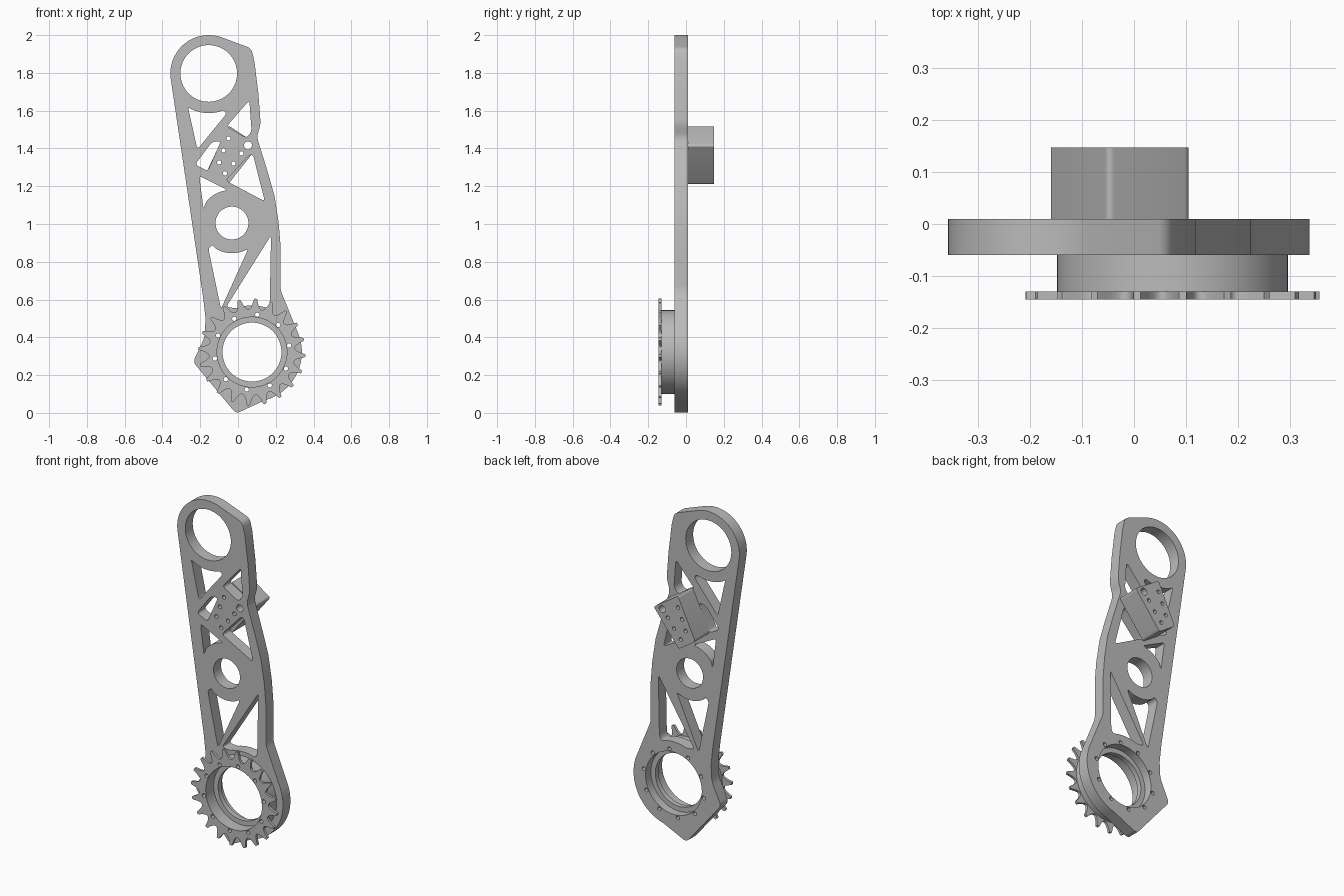
import bpy
import bmesh
import math
from mathutils import Vector

cube = bpy.data.objects.get("Cube")
if cube:
    bpy.data.objects.remove(cube, do_unlink=True)

steel = bpy.data.materials.new("grey steel")
steel.use_nodes = True
steel.diffuse_color = (0.5, 0.5, 0.5, 1)
steel.node_tree.nodes["Principled BSDF"].inputs["Base Color"].default_value = steel.diffuse_color


def arc(center, radius, start, end, steps):
    """Points along an arc, angles in degrees."""
    angles = [math.radians(start + (end - start) * i / steps) for i in range(steps + 1)]
    return [(center[0] + radius * math.cos(a), center[1] + radius * math.sin(a)) for a in angles]


def circle(center, radius, steps=64):
    return arc(center, radius, 0, 360, steps)[:-1]


def rounded(points, cut, steps=6):
    """Round every clear corner of a closed profile."""
    pts = [Vector(p) for p in points]
    result = []
    for i, p in enumerate(pts):
        before, after = pts[i - 1] - p, pts[(i + 1) % len(pts)] - p
        if before.angle(-after) < math.radians(14):
            result.append(p)
            continue
        a = p + before.normalized() * min(cut, before.length * 0.45)
        b = p + after.normalized() * min(cut, after.length * 0.45)
        for k in range(steps + 1):
            t = k / steps
            result.append(a * (1 - t) ** 2 + p * 2 * t * (1 - t) + b * t * t)
    return result


def slab(name, loops, front, back):
    """Extrude a front-facing profile with holes between two depths."""
    curve = bpy.data.curves.new(name, "CURVE")
    curve.dimensions = "2D"
    curve.fill_mode = "BOTH"
    curve.extrude = (back - front) / 2
    for loop in loops:
        spline = curve.splines.new("POLY")
        spline.points.add(len(loop) - 1)
        for point, p in zip(spline.points, loop):
            point.co = (p[0], p[1], 0, 1)
        spline.use_cyclic_u = True
    helper = bpy.data.objects.new(name + " profile", curve)
    bpy.context.collection.objects.link(helper)
    bpy.context.view_layer.update()
    graph = bpy.context.evaluated_depsgraph_get()
    mesh = bpy.data.meshes.new_from_object(helper.evaluated_get(graph))
    bpy.data.objects.remove(helper, do_unlink=True)

    bm = bmesh.new()
    bm.from_mesh(mesh)
    bmesh.ops.remove_doubles(bm, verts=bm.verts, dist=0.0001)
    bmesh.ops.recalc_face_normals(bm, faces=bm.faces)
    for face in bm.faces:
        face.smooth = True
        face.material_index = 0
    bm.to_mesh(mesh)
    bm.free()
    mesh.set_sharp_from_angle(angle=math.radians(30))
    mesh.materials.clear()
    mesh.materials.append(steel)
    obj = bpy.data.objects.new(name, mesh)
    obj.rotation_euler.x = math.pi / 2
    obj.location.y = (front + back) / 2
    bpy.context.collection.objects.link(obj)
    return obj


top = (-0.155, 1.797)
middle = (-0.032, 1.005)
hub = (0.074, 0.322)
bore = circle(hub, 0.185, 80)
bolts = [circle(p, 0.0115, 16) for p in arc(hub, 0.2, 10, 334, 9)]

# Arm outline
outline = arc(top, 0.203, 70, 188, 32)
outline += [(-.183, .6), (-.172, .5), (-.177, .4), (-.238, .27), (-.01, -.004)]
outline += arc(hub, 0.264, -75, 20, 28)
outline += [(.225, .65), (.225, .89), (.215, 1.01), (.193, 1.15), (.156, 1.28),
            (.125, 1.38), (.1, 1.46), (.12, 1.53), (.108, 1.69), (.087, 1.86), (.07, 1.93)]

# Lightening pockets
pockets = [
    [(-.225, 1.5), *[(-.265, 1.62)], *arc(top, 0.21, 240, 292, 10), (-.06, 1.585), (-.215, 1.395)],
    [(.06, 1.655), (.072, 1.49), (.045, 1.455), (-.06, 1.517)],
    [(-.137, 1.435), (-.09, 1.44), (-.16, 1.28), (-.227, 1.315)],
    [(.08, 1.365), (.142, 1.12), (-.065, 1.23), (.06, 1.365)],
    [(-.205, 1.255), (-.055, 1.18), *arc(middle, 0.177, 112, 142, 5), (-.182, 1.075)],
    [(-.157, .87), (-.135, .89), *arc(middle, 0.16, 235, 292, 9), (.055, .87), (-.09, .55)],
    [(.175, .94), (.168, .58), *arc(hub, 0.247, 71, 110, 8), (-.063, .56)],
]
pockets[0].pop(0)
pockets = [rounded(p, 0.02) for p in pockets]

# Fastener holes shared by the arm and the block behind it
mount_holes = [circle(p, 0.0115, 16) for p in
               [(-.05, 1.453), (-.077, 1.39), (-.1, 1.326), (.018, 1.374), (-.024, 1.32), (-.069, 1.268)]]
mount_holes.append(circle((.053, 1.416), 0.021, 24))

slab("arm_plate", [rounded(outline, 0.025), circle(top, 0.15), circle(middle, 0.087), bore,
                   *bolts, *pockets, *mount_holes], -0.06, 0.01)

# Tapered block on the back of the arm
block = [(-.05, 1.521), (.11, 1.416), (-.055, 1.207), (-.164, 1.28)]
slab("mounting_block", [rounded(block, 0.015), *mount_holes], 0.01, 0.147)

# Hub: spacer, inner bearing lip and toothed wheel
slab("hub_spacer", [circle(hub, 0.222, 80), bore, *bolts], -0.13, -0.06)
slab("bearing_lip", [circle(hub, 0.187, 80), circle(hub, 0.156, 80)], -0.07, -0.04)

tooth = [(1.4, .283), (2.3, .272), (3.6, .252), (5.5, .237), (7.2, .23)]
half = [(-a, r) for a, r in reversed(tooth)] + tooth + [(9, .228)]
teeth = []
for i in range(20):
    for angle, radius in half:
        a = math.radians(86 + i * 18 + angle)
        teeth.append((hub[0] + radius * math.cos(a), hub[1] + radius * math.sin(a)))
slab("sprocket", [teeth, bore, *bolts], -0.145, -0.13)
